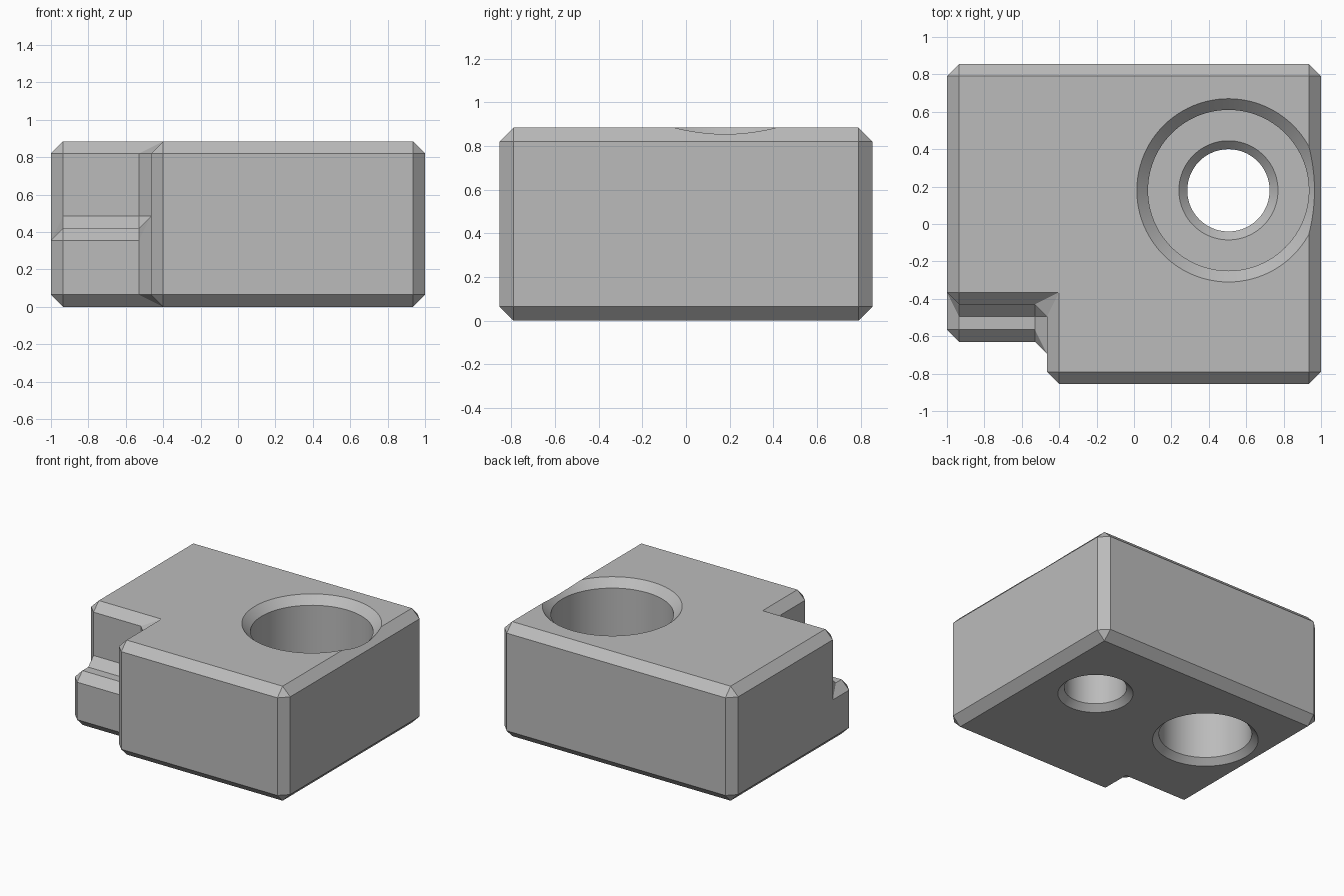
import bpy, bmesh, math
from mathutils import Vector
from itertools import product

if "Cube" in bpy.data.objects:
    bpy.data.objects.remove(bpy.data.objects["Cube"], do_unlink=True)

CHAMFER = 0.065
HOLE_CHAMFER = 0.045
HEIGHT = 0.885

grey = bpy.data.materials.new("plain_grey")
grey.use_nodes = True
grey.diffuse_color = (0.5, 0.5, 0.5, 1)
grey.node_tree.nodes["Principled BSDF"].inputs["Base Color"].default_value = (0.5, 0.5, 0.5, 1)


def add_object(name, bm):
    bmesh.ops.remove_doubles(bm, verts=bm.verts, dist=1e-5)
    bmesh.ops.recalc_face_normals(bm, faces=bm.faces)
    mesh = bpy.data.meshes.new(name)
    bm.to_mesh(mesh)
    bm.free()
    mesh.materials.append(grey)
    obj = bpy.data.objects.new(name, mesh)
    bpy.context.collection.objects.link(obj)
    return obj


def stepped_block(name, cuts, empty):
    """Shell of a box split at the given cuts, leaving out the empty cells."""
    bm = bmesh.new()
    counts = [len(c) - 1 for c in cuts]

    def solid(cell):
        return all(0 <= i < n for i, n in zip(cell, counts)) and cell not in empty

    for cell in product(*(range(n) for n in counts)):
        for axis, side in product(range(3), (0, 1)):
            neighbour = list(cell)
            neighbour[axis] += 2 * side - 1
            if not solid(cell) or solid(tuple(neighbour)):
                continue
            u, v = (axis + 1) % 3, (axis + 2) % 3
            corners = []
            for du, dv in ((0, 0), (1, 0), (1, 1), (0, 1)):
                p = Vector()
                p[axis] = cuts[axis][cell[axis] + side]
                p[u] = cuts[u][cell[u] + du]
                p[v] = cuts[v][cell[v] + dv]
                corners.append(bm.verts.new(p))
            bm.faces.new(corners)
    bmesh.ops.remove_doubles(bm, verts=bm.verts, dist=1e-5)
    bmesh.ops.recalc_face_normals(bm, faces=bm.faces)
    bmesh.ops.dissolve_limit(bm, angle_limit=0.02, verts=bm.verts, edges=bm.edges)
    # Chamfer every edge, inner corners included
    bmesh.ops.bevel(bm, geom=list(bm.edges), offset=CHAMFER, offset_type='OFFSET',
                    segments=1, profile=0.5, affect='EDGES', clamp_overlap=False)
    return add_object(name, bm)


def turned_cutter(name, profile, x, y, steps=96):
    """Solid of revolution used to cut a hole."""
    bm = bmesh.new()
    verts = [bm.verts.new((r, 0, z)) for r, z in profile]
    edges = [bm.edges.new(pair) for pair in zip(verts, verts[1:])]
    bmesh.ops.spin(bm, geom=verts + edges, cent=(0, 0, 0), axis=(0, 0, 1),
                   angle=math.tau, steps=steps, use_duplicate=False)
    bmesh.ops.translate(bm, verts=bm.verts, vec=(x, y, 0))
    obj = add_object(name, bm)
    obj.hide_render = True
    return obj


# Block with a deep front notch and a half-height step behind it
block = stepped_block("block",
                      ([-1, -0.465, 1], [-0.855, -0.63, -0.43, 0.855], [0, 0.42, HEIGHT]),
                      {(0, 0, 0), (0, 0, 1), (0, 1, 1)})

# Through hole with a wide counterbore from the top
c, over = HOLE_CHAMFER, 0.05
small, wide, floor = 0.22, 0.43, 0.4
through = turned_cutter("through_hole_cutter", [
    (0, -over), (small + c + over, -over), (small, c), (small, floor - c),
    (small + c, floor), (wide, floor), (wide, HEIGHT - 0.06),
    (wide + 0.06 + over, HEIGHT + over), (0, HEIGHT + over)], 0.505, 0.18)

# Blind hole from below
blind_r = 0.327
blind = turned_cutter("blind_hole_cutter", [
    (0, -over), (blind_r + c + over, -over), (blind_r, c),
    (blind_r, 0.45), (0, 0.45)], -0.505, 0.18)

bpy.ops.object.select_all(action='DESELECT')
block.select_set(True)
bpy.context.view_layer.objects.active = block
for cutter in (through, blind):
    mod = block.modifiers.new("hole", 'BOOLEAN')
    mod.operation = 'DIFFERENCE'
    mod.solver = 'EXACT'
    mod.object = cutter
    bpy.ops.object.modifier_apply(modifier=mod.name)
    bpy.data.objects.remove(cutter, do_unlink=True)

bpy.ops.object.shade_smooth_by_angle(angle=math.radians(25))
